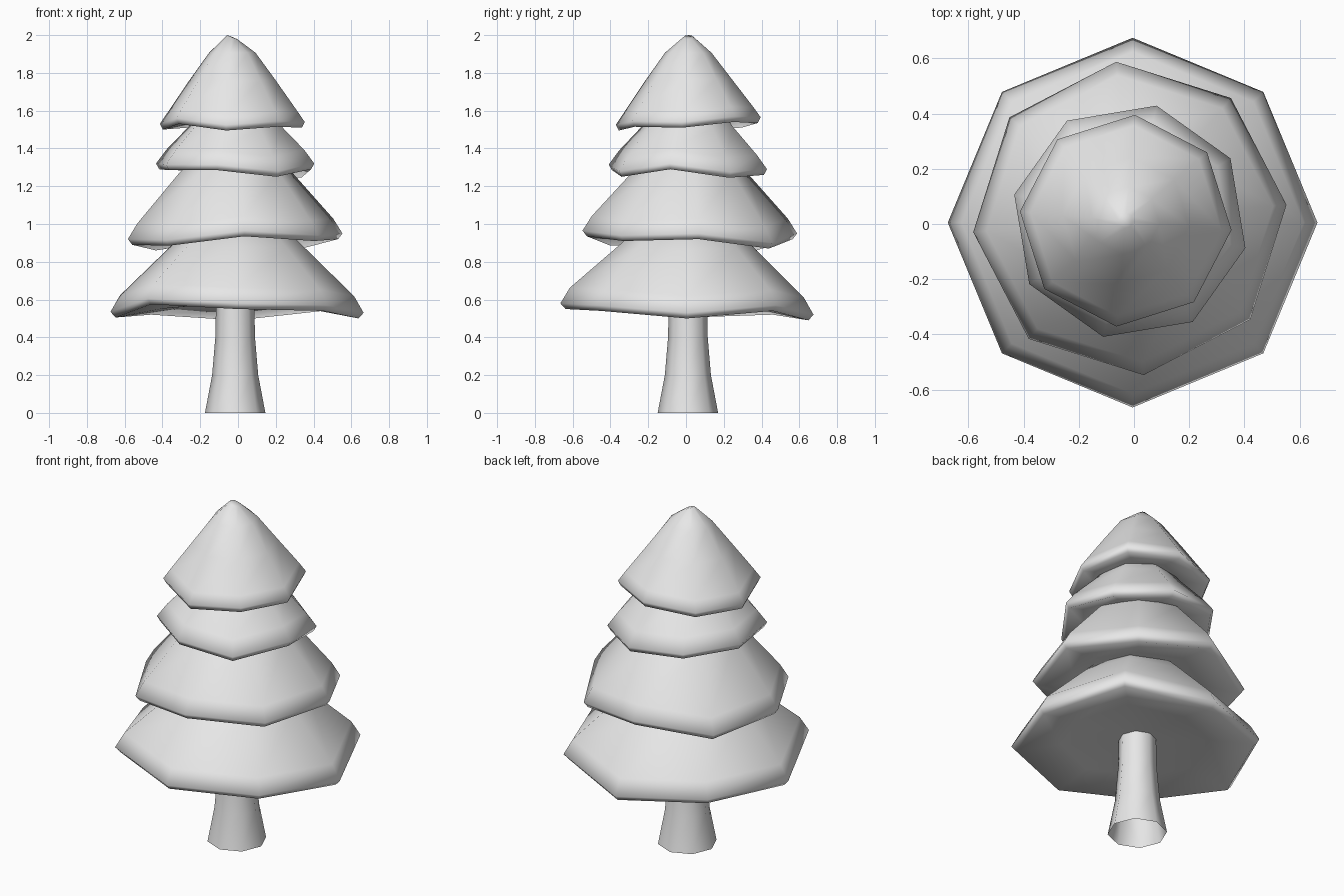
import bpy
import bmesh
from math import cos, sin, radians, tau

SIDES = 8

cube = bpy.data.objects.get("Cube")
if cube:
    bpy.data.objects.remove(cube, do_unlink=True)

grey = bpy.data.materials.new("pale grey")
grey.use_nodes = True
grey.diffuse_color = (0.8, 0.8, 0.8, 1)
grey.node_tree.nodes["Principled BSDF"].inputs["Base Color"].default_value = grey.diffuse_color


def ring(bm, centre, radius, turn, heights):
    """Add one octagonal ring with its own height at each corner."""
    angles = [radians(turn) + tau * i / SIDES for i in range(SIDES)]
    return [bm.verts.new((centre[0] + radius * cos(a), centre[1] + radius * sin(a), z))
            for a, z in zip(angles, heights)]


def loft(name, rings_of, cap_ends):
    """Skin a stack of rings, listed from bottom to top, into a smooth object."""
    bm = bmesh.new()
    rings = [ring(bm, *args) for args in rings_of]
    for low, high in zip(rings, rings[1:]):
        for i in range(SIDES):
            j = (i + 1) % SIDES
            bm.faces.new((low[i], low[j], high[j], high[i]))
    if cap_ends:
        bm.faces.new(rings[0][::-1])
        bm.faces.new(rings[-1])
    for face in bm.faces:
        face.smooth = True
    mesh = bpy.data.meshes.new(name)
    bm.to_mesh(mesh)
    bm.free()
    mesh.materials.append(grey)
    obj = bpy.data.objects.new(name, mesh)
    bpy.context.collection.objects.link(obj)
    return obj


def foliage(name, centre, radius, turn, rim, slope, tip_tilt=0):
    """Drooping skirt: hollowed underside, rolled rim, then the slope above it."""
    mean = sum(rim) / SIDES
    # each step: radius factor, rise above the rim, share of the rim's waviness
    steps = [(0.2, 0.05, 0), (0.6, 0.035, 0.5), (0.96, 0, 1), (1, 0.03, 1)] + slope
    rings = []
    for factor, rise, wave in steps:
        heights = [mean + rise + wave * (z - mean) for z in rim]
        rings.append((centre, radius * factor, turn, heights))
    if tip_tilt:
        c, r, t, heights = rings[-1]
        rings[-1] = (c, r, t, [z - tip_tilt * cos(tau * i / SIDES)
                               for i, z in enumerate(heights)])
    return loft(name, rings, True)


# Flared trunk, open at both ends
trunk_profile = [(0.16, 0), (0.122, 0.2), (0.105, 0.4), (0.1, 0.65)]
loft("trunk", [((-0.015, 0.01), r, 0, [z] * SIDES) for r, z in trunk_profile], False)

# Four tiers of foliage, widest at the bottom
foliage("bottom_foliage", (-0.005, 0.005), 0.67, 0,
        [0.5, 0.54, 0.49, 0.52, 0.505, 0.575, 0.55, 0.54],
        [(0.925, 0.115, 0.9), (0.55, 0.345, 0.3), (0.3, 0.5, 0)])
foliage("lower_foliage", (-0.015, 0.02), 0.57, 5,
        [0.92, 0.87, 0.92, 0.86, 0.89, 0.885, 0.935, 0.91],
        [(0.915, 0.11, 0.9), (0.52, 0.375, 0.3), (0.3, 0.5, 0)])
foliage("upper_foliage", (-0.015, 0.01), 0.43, -13,
        [1.29, 1.245, 1.26, 1.28, 1.29, 1.285, 1.285, 1.25],
        [(0.87, 0.105, 0.9), (0.57, 0.245, 0.3), (0.3, 0.4, 0)])
foliage("top_foliage", (-0.03, 0.012), 0.385, -5,
        [1.51, 1.54, 1.535, 1.51, 1.5, 1.53, 1.495, 1.515],
        [(0.9, 0.085, 0.9), (0.6, 0.245, 0.3), (0.32, 0.39, 0), (0.07, 0.472, 0)],
        tip_tilt=0.011)
